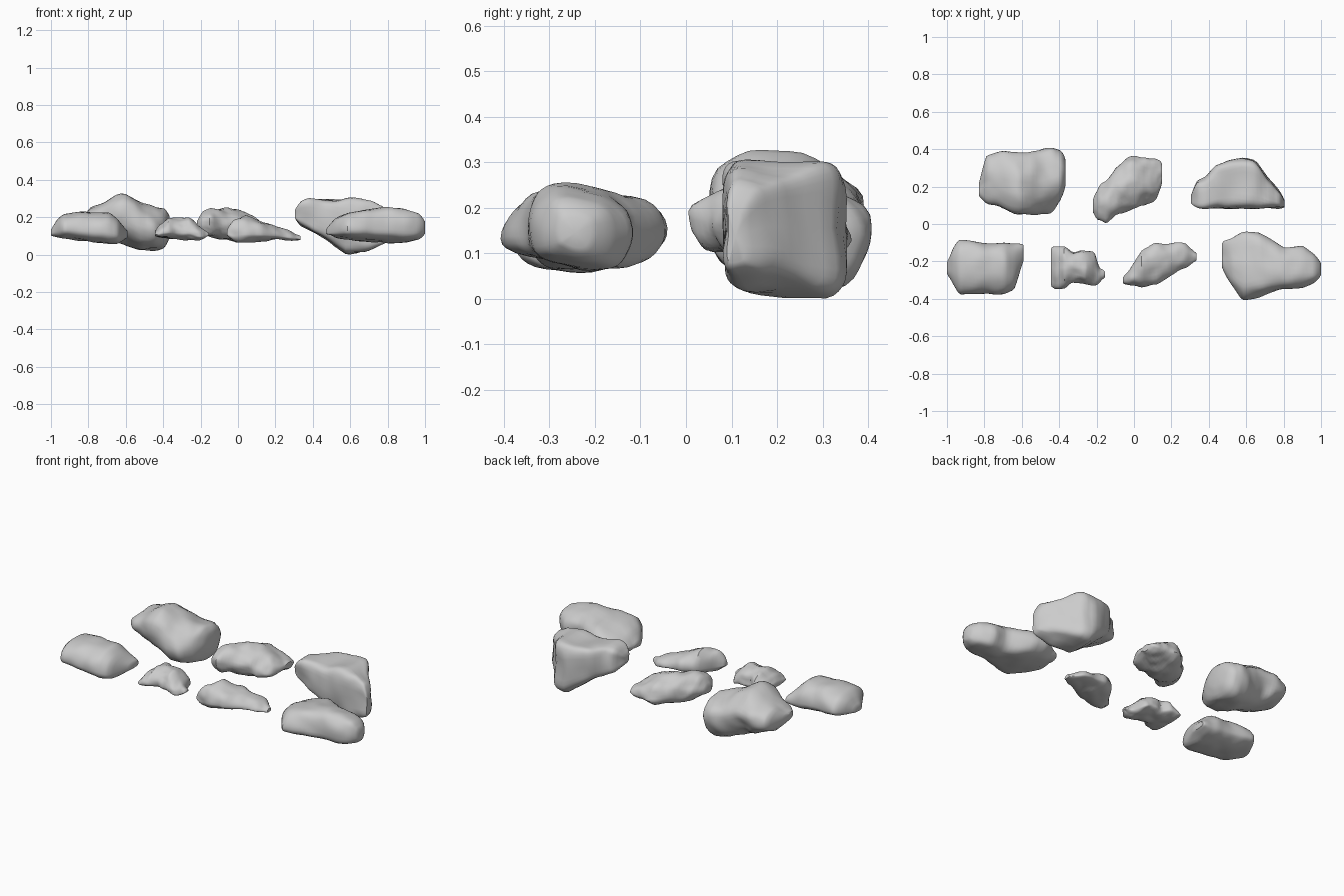
import bpy, bmesh, math
from mathutils import Vector, noise

SIDES, STEPS = 36, 30


def sample(stations, x):
    # straight interpolation between neighbouring cross-sections
    for a, b in zip(stations, stations[1:]):
        if x <= b[0]:
            t = (x - a[0]) / (b[0] - a[0])
            return [p + (q - p) * t for p, q in zip(a[1:], b[1:])]
    return list(stations[-1][1:])


def spow(v, e):
    return math.copysign(abs(v) ** e, v)


def rock(name, stations, box=3.0, rim=0.45, crest=0.0, tilt=0.0, rough=0.02, freq=7.0):
    """Loft boxy rings along x. Stations: x, y front, y back, z low, z high."""
    bm = bmesh.new()
    x0, x1 = stations[0][0], stations[-1][0]
    rings = []
    for i in range(STEPS + 1):
        # rings are packed closer together near both ends
        t = i / STEPS
        t = 0.5 * t + 0.5 * (0.5 - 0.5 * math.cos(math.pi * t))
        x = x0 + (x1 - x0) * t
        ya, yb, za, zb = sample(stations, x)
        yc, hy = (ya + yb) / 2, (yb - ya) / 2
        zr = za + (zb - za) * rim
        ring = []
        for k in range(SIDES):
            a = 2 * math.pi * k / SIDES
            u, v = spow(math.cos(a), 2 / box), spow(math.sin(a), 2 / box)
            w = u + crest * v * (1 - u * u)
            z = zr + v * ((zb - zr) if v > 0 else (zr - za))
            z += tilt * u * (1 - v * v)
            p = Vector((x, yc + w * hy, z))
            n = noise.noise(p * freq) + 0.5 * noise.noise(p * freq * 2.3)
            d = Vector((0, p.y - yc, p.z - zr))
            if d.length > 0:
                p += d.normalized() * rough * (n - 0.1)
            p.x += rough * 0.5 * noise.noise(p * freq + Vector((9, 4, 2))) * math.sin(math.pi * t)
            ring.append(bm.verts.new(p))
        rings.append(ring)
    for r, s in zip(rings, rings[1:]):
        for k in range(SIDES):
            j = (k + 1) % SIDES
            bm.faces.new((r[k], r[j], s[j], s[k]))
    for r in (rings[0], rings[-1]):
        mid = bm.verts.new(sum((v.co for v in r), Vector()) / SIDES)
        for k in range(SIDES):
            bm.faces.new((r[k], r[(k + 1) % SIDES], mid))
    # lightly wear the edges
    bmesh.ops.smooth_vert(bm, verts=bm.verts, factor=0.4, use_axis_x=True, use_axis_y=True, use_axis_z=True)
    bmesh.ops.recalc_face_normals(bm, faces=bm.faces)
    me = bpy.data.meshes.new(name)
    bm.to_mesh(me)
    bm.free()
    ob = bpy.data.objects.new(name, me)
    bpy.context.collection.objects.link(ob)
    bpy.ops.object.select_all(action='DESELECT')
    ob.select_set(True)
    bpy.context.view_layer.objects.active = ob
    bpy.ops.object.shade_smooth_by_angle(angle=math.radians(40))


# tall boulder, back left
rock("back_left_boulder", [
    (-0.83, 0.15, 0.22, 0.17, 0.22), (-0.79, 0.11, 0.36, 0.13, 0.255),
    (-0.70, 0.07, 0.40, 0.08, 0.295), (-0.61, 0.05, 0.385, 0.05, 0.33),
    (-0.52, 0.045, 0.39, 0.015, 0.29), (-0.44, 0.07, 0.415, 0.02, 0.26),
    (-0.39, 0.13, 0.39, 0.03, 0.25), (-0.365, 0.20, 0.34, 0.09, 0.21)],
    box=2.0, crest=-0.15, rim=0.5, rough=0.022)

# craggy stone, back middle
rock("back_middle_stone", [
    (-0.22, 0.05, 0.13, 0.13, 0.18), (-0.19, 0.02, 0.19, 0.12, 0.23),
    (-0.15, 0.005, 0.24, 0.10, 0.245), (-0.08, 0.045, 0.31, 0.08, 0.25),
    (-0.01, 0.075, 0.365, 0.07, 0.245), (0.06, 0.095, 0.355, 0.08, 0.22),
    (0.12, 0.13, 0.345, 0.10, 0.18), (0.15, 0.20, 0.32, 0.12, 0.16)],
    box=2.1, rim=0.4, rough=0.022, freq=12)

# square block with a keel underneath, back right
rock("back_right_block", [
    (0.305, 0.10, 0.17, 0.18, 0.25), (0.335, 0.09, 0.225, 0.155, 0.285),
    (0.38, 0.085, 0.25, 0.13, 0.30), (0.44, 0.085, 0.32, 0.095, 0.305),
    (0.58, 0.085, 0.36, 0.00, 0.305), (0.65, 0.085, 0.345, 0.01, 0.30),
    (0.71, 0.085, 0.255, 0.03, 0.285), (0.78, 0.085, 0.18, 0.055, 0.265),
    (0.805, 0.09, 0.13, 0.08, 0.20)],
    box=4.5, rim=0.5, rough=0.022)

# blocky slab with a domed top, front left
rock("front_left_slab", [
    (-1.00, -0.27, -0.20, 0.10, 0.14), (-0.97, -0.31, -0.13, 0.09, 0.195),
    (-0.935, -0.37, -0.08, 0.085, 0.22), (-0.80, -0.375, -0.09, 0.07, 0.225),
    (-0.69, -0.37, -0.10, 0.06, 0.23), (-0.64, -0.345, -0.105, 0.06, 0.19),
    (-0.59, -0.20, -0.11, 0.09, 0.13)],
    box=2.2, rim=0.35, rough=0.014)

# small jagged stone
rock("front_small_stone", [
    (-0.445, -0.33, -0.13, 0.10, 0.125), (-0.42, -0.35, -0.125, 0.09, 0.16),
    (-0.37, -0.345, -0.115, 0.085, 0.20), (-0.33, -0.315, -0.145, 0.08, 0.20),
    (-0.26, -0.325, -0.135, 0.08, 0.195), (-0.21, -0.34, -0.15, 0.075, 0.155),
    (-0.185, -0.325, -0.22, 0.08, 0.135), (-0.155, -0.29, -0.25, 0.10, 0.12)],
    box=2.0, rim=0.3, rough=0.015, freq=14)

# low wedge stone
rock("front_wedge_stone", [
    (-0.06, -0.32, -0.28, 0.10, 0.13), (-0.02, -0.335, -0.24, 0.07, 0.185),
    (0.04, -0.335, -0.14, 0.065, 0.21), (0.12, -0.33, -0.10, 0.075, 0.185),
    (0.20, -0.275, -0.10, 0.08, 0.15), (0.28, -0.235, -0.11, 0.075, 0.125),
    (0.335, -0.20, -0.15, 0.075, 0.10)],
    box=2.0, rim=0.3, rough=0.015, freq=10)

# large tapered boulder, front right
rock("front_right_boulder", [
    (0.47, -0.24, -0.09, 0.11, 0.14), (0.52, -0.33, -0.065, 0.09, 0.19),
    (0.58, -0.415, -0.04, 0.08, 0.22), (0.67, -0.395, -0.04, 0.07, 0.245),
    (0.80, -0.355, -0.12, 0.06, 0.255), (0.90, -0.34, -0.12, 0.065, 0.235),
    (0.97, -0.31, -0.17, 0.08, 0.215), (1.00, -0.28, -0.21, 0.11, 0.18)],
    box=2.3, rim=0.45, crest=-0.25, tilt=0.012, rough=0.016)
